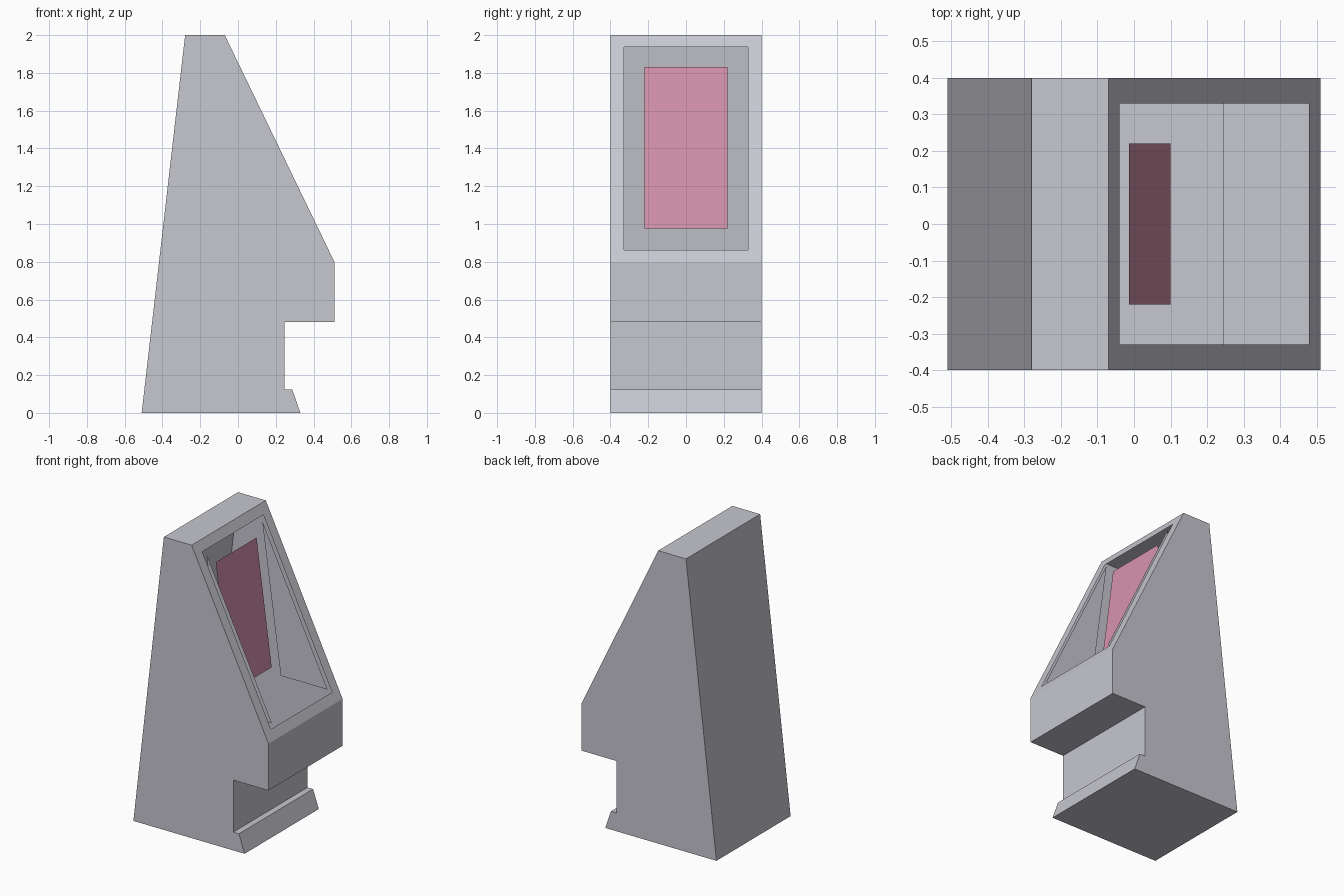
import bpy, bmesh
from mathutils import Vector

if "Cube" in bpy.data.objects:
    bpy.data.objects.remove(bpy.data.objects["Cube"])


def material(name, rgb):
    m = bpy.data.materials.new(name)
    m.diffuse_color = (*rgb, 1.0)
    m.use_nodes = True
    m.node_tree.nodes["Principled BSDF"].inputs["Base Color"].default_value = m.diffuse_color
    return m


def add_object(name, bm, mat):
    me = bpy.data.meshes.new(name)
    bm.to_mesh(me)
    bm.free()
    me.materials.append(mat)
    ob = bpy.data.objects.new(name, me)
    bpy.context.collection.objects.link(ob)
    return ob


grey = material("light grey", (0.57, 0.57, 0.63))
pink = material("screen pink", (0.68, 0.29, 0.41))

# Cabinet: side profile (x, z) extruded across the width
HALF = 0.4
profile = [(-0.51, 0), (0.33, 0), (0.287, 0.125), (0.245, 0.125), (0.245, 0.48),
           (0.51, 0.48), (0.51, 0.8), (-0.07, 2), (-0.28, 2)]
bm = bmesh.new()
side = bm.faces.new([bm.verts.new((x, -HALF, z)) for x, z in profile])
ext = bmesh.ops.extrude_face_region(bm, geom=[side], use_keep_orig=True)
new_verts = [v for v in ext["geom"] if isinstance(v, bmesh.types.BMVert)]
bmesh.ops.translate(bm, verts=new_verts, vec=(0, 2 * HALF, 0))
bmesh.ops.recalc_face_normals(bm, faces=bm.faces)

# Screen opening: frame inset in the sloped front, left open to the hollow inside
bm.normal_update()
slope = max(bm.faces, key=lambda f: f.normal.dot(Vector((0.9, 0, 0.435))))
bmesh.ops.inset_individual(bm, faces=[slope], thickness=0.1)
bmesh.ops.delete(bm, geom=[slope], context='FACES_ONLY')
add_object("cabinet", bm, grey)

# Triangular cheeks on both sides of the opening
bm = bmesh.new()
for s in (-1, 1):
    tri = [(-0.027, 0.3 * s, 1.91), (0.466, 0.3 * s, 0.89), (0.113, 0.3 * s, 0.89)]
    bm.faces.new([bm.verts.new(p) for p in (tri if s > 0 else tri[::-1])])
add_object("screen_cheeks", bm, grey)

# Screen: thin tilted pane between the cheeks
bm = bmesh.new()
bm.faces.new([bm.verts.new(p) for p in [(0.1, -0.22, 0.975), (0.1, 0.22, 0.975),
                                        (-0.014, 0.22, 1.83), (-0.014, -0.22, 1.83)]])
add_object("screen", bm, pink)
